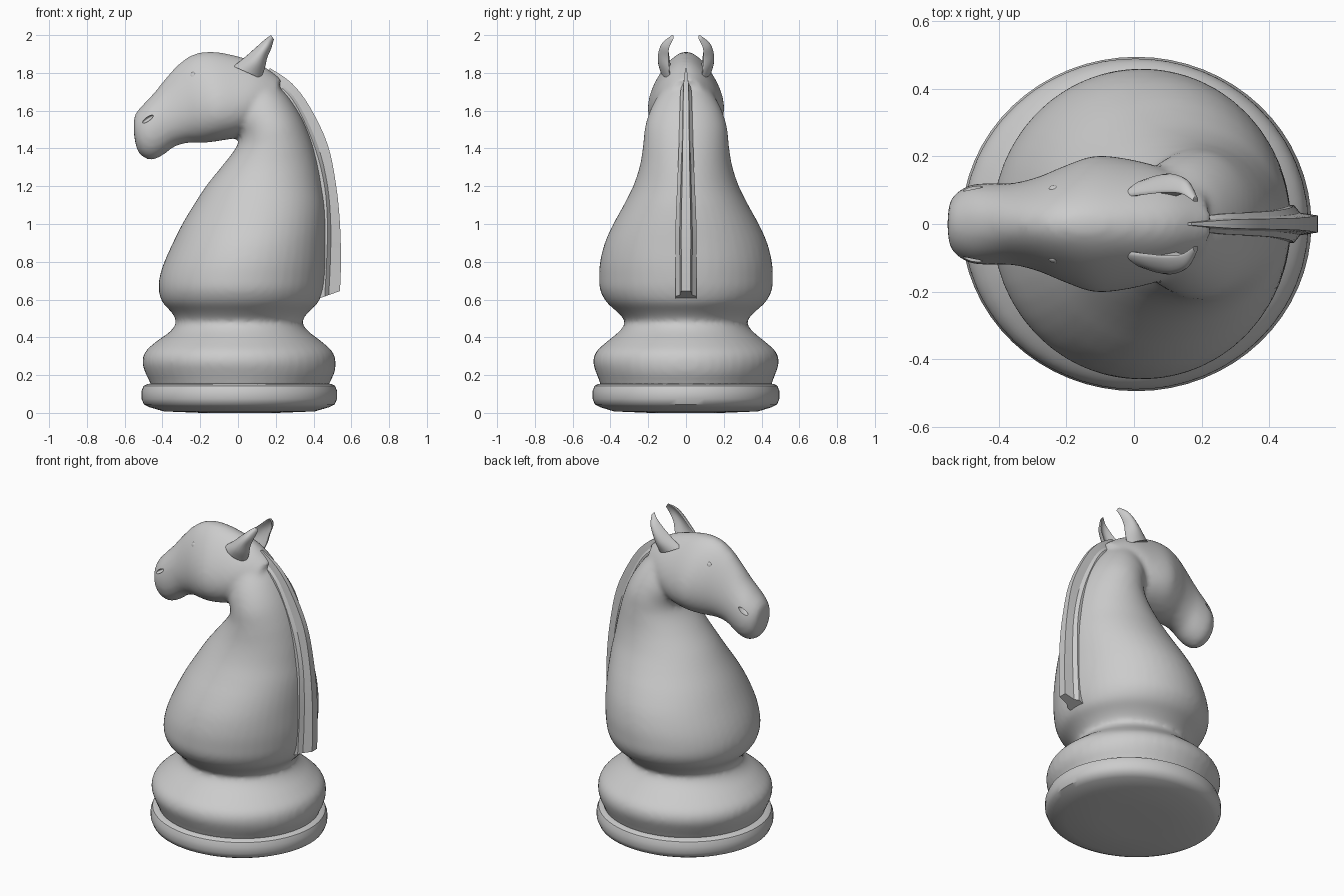
import bpy, bmesh, math
from mathutils import Vector

cube = bpy.data.objects.get("Cube")
if cube:
    bpy.data.objects.remove(cube, do_unlink=True)

grey = bpy.data.materials.new("plain_grey")
grey.use_nodes = True
grey.diffuse_color = (0.6, 0.6, 0.6, 1)
grey.node_tree.nodes["Principled BSDF"].inputs["Base Color"].default_value = grey.diffuse_color


def interpolate(rows, steps):
    """Smooth Catmull-Rom interpolation between rows of numbers."""
    result = []
    for i in range(len(rows) - 1):
        before, start = rows[max(i - 1, 0)], rows[i]
        end, after = rows[i + 1], rows[min(i + 2, len(rows) - 1)]
        for j in range(steps):
            t = j / steps
            result.append([
                b + t * ((c - a) / 2 + t * (a - 2.5 * b + 2 * c - d / 2
                         + t * (1.5 * (b - c) + (d - a) / 2)))
                for a, b, c, d in zip(before, start, end, after)])
    result.append(list(rows[-1]))
    return result


def oval(ax, az, bx, bz, width, skew=0.0, y=0.0, cup=0.0, count=48):
    """Egg-shaped ring spanning point a to point b in the xz plane."""
    ring = []
    for i in range(count):
        angle = math.tau * i / count
        c, s = math.cos(angle), math.sin(angle)
        ring.append(Vector(((ax + bx) / 2 + (bx - ax) / 2 * c,
                            y + width * s * (1 - skew * c) - cup * c * c,
                            (az + bz) / 2 + (bz - az) / 2 * c)))
    return ring


def skin(bm, rings):
    """Join successive rings with quads and cap both ends."""
    loops = [[bm.verts.new(p) for p in ring] for ring in rings]
    count = len(loops[0])
    for low, high in zip(loops, loops[1:]):
        for i in range(count):
            j = (i + 1) % count
            bm.faces.new((low[i], low[j], high[j], high[i]))
    bm.faces.new(loops[0][::-1])
    bm.faces.new(loops[-1])


def finish(bm, name):
    """Turn a bmesh into a named, coloured object."""
    bmesh.ops.recalc_face_normals(bm, faces=bm.faces)
    mesh = bpy.data.meshes.new(name)
    bm.to_mesh(mesh)
    bm.free()
    mesh.materials.append(grey)
    obj = bpy.data.objects.new(name, mesh)
    bpy.context.collection.objects.link(obj)
    return obj


def activate(obj):
    bpy.ops.object.select_all(action="DESELECT")
    obj.select_set(True)
    bpy.context.view_layer.objects.active = obj


def smooth(obj, degrees):
    activate(obj)
    bpy.ops.object.shade_smooth_by_angle(angle=math.radians(degrees))


def ellipsoid(name, location, radii, tilt=0.0):
    bm = bmesh.new()
    bmesh.ops.create_uvsphere(bm, u_segments=20, v_segments=12, radius=1)
    obj = finish(bm, name)
    obj.location, obj.scale, obj.rotation_euler = location, radii, (0, tilt, 0)
    return obj


# Plinth: turned disc with a slightly domed underside (radius, height)
bm = bmesh.new()
plinth_profile = [(.2, 0), (.4, .008), (.475, .03), (.505, .045), (.518, .075),
                  (.518, .115), (.507, .143), (.485, .154), (.42, .156)]
skin(bm, [oval(.007 - r, z, .007 + r, z, r * .955, count=64) for r, z in plinth_profile])
smooth(finish(bm, "plinth"), 40)

# Turned collar and chest: level rings (left, right, half width, height)
chest = [(-.46, .48, .45, .13), (-.465, .485, .455, .16), (-.49, .51, .475, .21),
         (-.507, .517, .492, .27), (-.49, .5, .475, .325), (-.43, .44, .415, .38),
         (-.36, .375, .355, .43), (-.328, .34, .322, .48), (-.35, .37, .36, .53),
         (-.4, .425, .42, .585), (-.42, .45, .455, .65), (-.415, .46, .46, .72),
         (-.39, .465, .455, .8), (-.345, .465, .43, .9), (-.295, .465, .385, 1),
         (-.235, .46, .33, 1.1)]
# Neck: rings that tip forward (front x, z, back x, z, half width)
neck = [(-.17, 1.2, .445, 1.2, .28), (-.09, 1.3, .425, 1.31, .245),
        (-.02, 1.39, .39, 1.44, .227), (.005, 1.45, .34, 1.56, .218),
        (-.02, 1.52, .27, 1.67, .19), (-.05, 1.59, .18, 1.77, .14)]
body_rows = [(a, z, b, z, w) for a, b, w, z in chest] + neck

# Head: rings from nose to nape (bottom x, z, top x, z, half width, taper)
head_rows = [(-.55, 1.46, -.552, 1.52, .03, 0), (-.525, 1.375, -.545, 1.58, .083, 0),
             (-.465, 1.34, -.495, 1.64, .117, 0), (-.405, 1.36, -.435, 1.705, .12, .08),
             (-.335, 1.41, -.38, 1.775, .12, .18), (-.26, 1.43, -.31, 1.85, .137, .25),
             (-.18, 1.43, -.23, 1.9, .168, .3), (-.1, 1.44, -.13, 1.912, .193, .33),
             (0, 1.46, 0, 1.888, .182, .3), (.06, 1.5, .12, 1.845, .16, .25),
             (.14, 1.55, .23, 1.765, .11, .1)]

# Fuse body and head into one smooth carved surface
bm = bmesh.new()
skin(bm, [oval(*row) for row in interpolate(body_rows, 4)])
skin(bm, [oval(*row) for row in interpolate(head_rows, 5)])
body = finish(bm, "body_and_head")
remesh = body.modifiers.new("fuse", "REMESH")
remesh.mode = "VOXEL"
remesh.voxel_size = 0.016
relax = body.modifiers.new("relax", "SMOOTH")
relax.factor = 0.5
relax.iterations = 6

# Nostrils: slanted slits cut into the muzzle
for side, label in ((1, "left"), (-1, "right")):
    cutter = ellipsoid(label + "_nostril_cutter", (-.478, side * .108, 1.555),
                       (.036, .028, .011), -.6)
    cutter.hide_render = True
    cutter.display_type = "WIRE"
    cut = body.modifiers.new(label + "_nostril", "BOOLEAN")
    cut.operation = "DIFFERENCE"
    cut.solver = "EXACT"
    cut.object = cutter
activate(body)
for modifier in list(body.modifiers):
    bpy.ops.object.modifier_apply(modifier=modifier.name)
for label in ("left", "right"):
    bpy.data.objects.remove(bpy.data.objects[label + "_nostril_cutter"], do_unlink=True)
smooth(body, 50)

# Mane: stepped ridge down the neck (inner x, z, outer x, z, thickness)
mane_rows = [(.455, .615, .54, .645, 1), (.465, .8, .545, .8, 1), (.47, 1, .54, 1, 1),
             (.455, 1.2, .52, 1.2, .85), (.405, 1.4, .475, 1.42, .7),
             (.32, 1.6, .38, 1.62, .6), (.24, 1.71, .285, 1.745, .5),
             (.12, 1.78, .17, 1.825, .15)]
half_section = [(-1, .055), (.05, .055), (.3, .033), (1, .025)]
section = half_section + [(f, -y) for f, y in reversed(half_section)]
bm = bmesh.new()
skin(bm, [[Vector((ax + f * (bx - ax), y * thick, az + f * (bz - az))) for f, y in section]
          for ax, az, bx, bz, thick in interpolate(mane_rows, 4)])
smooth(finish(bm, "mane"), 25)

# Ears: cupped leaves (front x, z, back x, z, half thickness, skew, y, cup)
ear_rows = [(-.025, 1.835, .12, 1.77, .024, 0, .11, .025),
            (.035, 1.882, .142, 1.825, .022, 0, .126, .035),
            (.095, 1.935, .155, 1.88, .018, 0, .128, .032),
            (.14, 1.975, .176, 1.93, .015, 0, .112, .02),
            (.175, 2, .19, 1.978, .008, 0, .075, .005)]
for side, label in ((1, "left"), (-1, "right")):
    bm = bmesh.new()
    skin(bm, [[Vector((p.x, p.y * side, p.z)) for p in oval(*row, count=24)]
              for row in interpolate(ear_rows, 5)])
    smooth(finish(bm, label + "_ear"), 45)
    # Eyes: small beads set in the brow
    smooth(ellipsoid(label + "_eye", (-.235, side * .1, 1.783), (.019, .016, .022)), 60)
